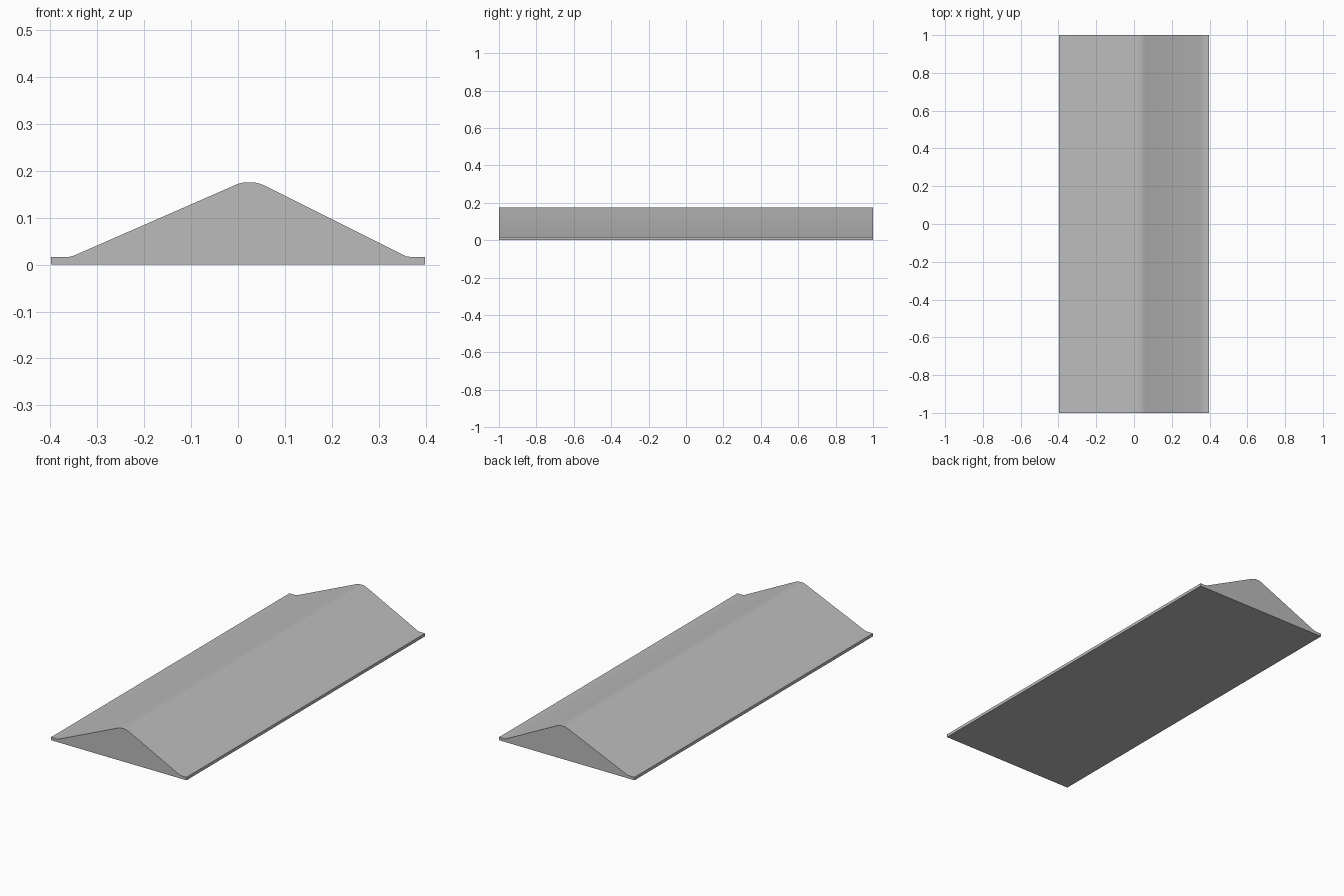
import bpy
import bmesh
import math

cube = bpy.data.objects.get("Cube")
if cube:
    bpy.data.objects.remove(cube)

grey = bpy.data.materials.new("plain grey")
grey.use_nodes = True
color = (0.5, 0.5, 0.5, 1)
grey.diffuse_color = color
grey.node_tree.nodes["Principled BSDF"].inputs["Base Color"].default_value = color

# Cross-section (x, z): thin lips at both edges, rounded off-centre ridge
profile = [
    (-0.398, 0), (0.398, 0), (0.398, 0.016), (0.37, 0.016), (0.357, 0.018),
    (0.06, 0.167), (0.048, 0.172), (0.036, 0.175), (0.012, 0.175),
    (0, 0.172), (-0.35, 0.019), (-0.362, 0.016), (-0.398, 0.016),
]

# Extrude the section along the full length
bm = bmesh.new()
front = bm.faces.new([bm.verts.new((x, -1, z)) for x, z in profile])
result = bmesh.ops.extrude_face_region(bm, geom=[front], use_keep_orig=True)
back = [v for v in result["geom"] if isinstance(v, bmesh.types.BMVert)]
bmesh.ops.translate(bm, vec=(0, 2, 0), verts=back)
bmesh.ops.recalc_face_normals(bm, faces=bm.faces)

mesh = bpy.data.meshes.new("ridge_block")
bm.to_mesh(mesh)
bm.free()
mesh.materials.append(grey)
ridge = bpy.data.objects.new("ridge_block", mesh)
bpy.context.collection.objects.link(ridge)

# Smooth the soft bends, keep the ends and lips sharp
bpy.ops.object.select_all(action="DESELECT")
ridge.select_set(True)
bpy.context.view_layer.objects.active = ridge
bpy.ops.object.shade_smooth_by_angle(angle=math.radians(35))
